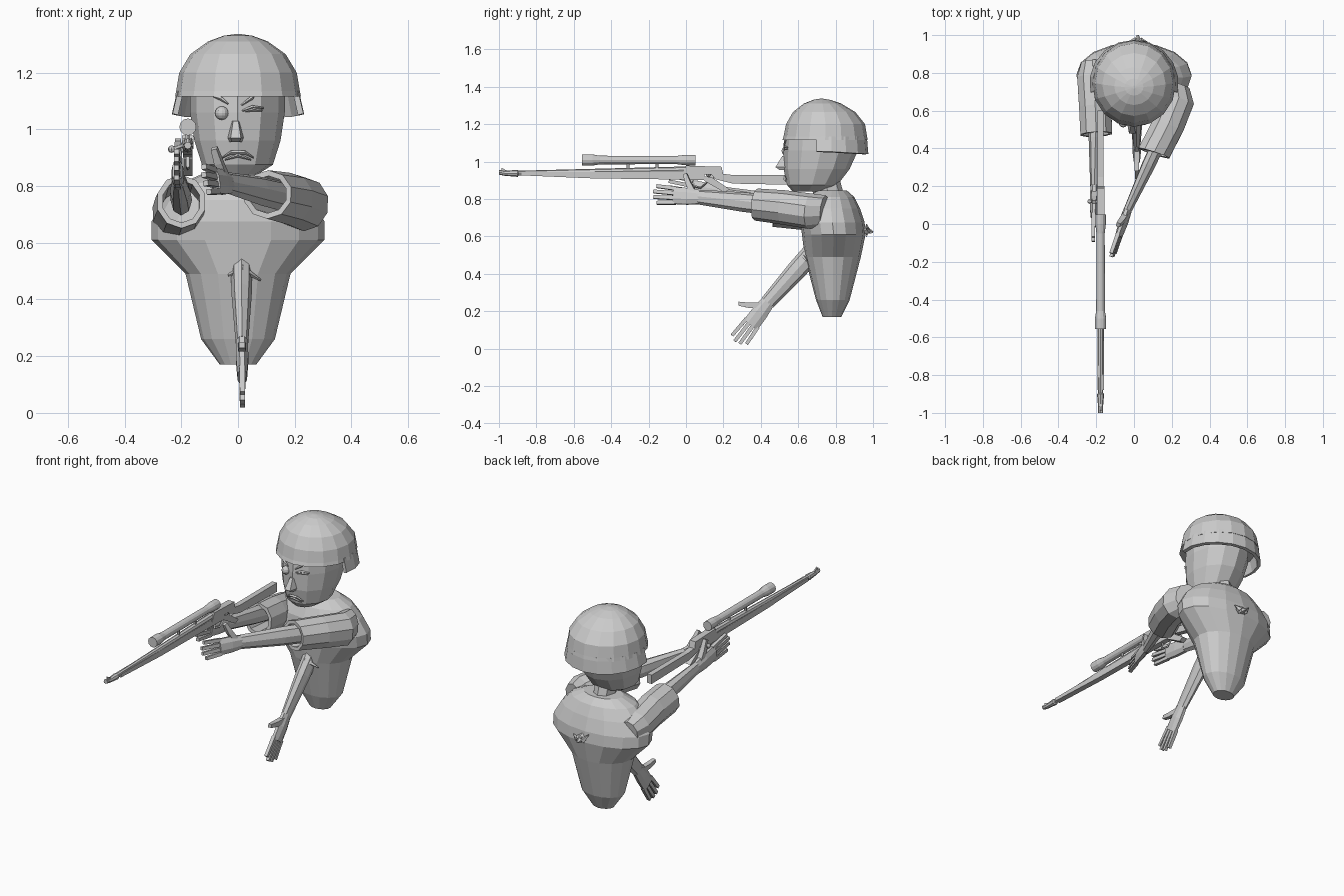
import bpy, bmesh, math
from mathutils import Vector as V

if "Cube" in bpy.data.objects:
    bpy.data.objects.remove(bpy.data.objects["Cube"])


def make(name, verts, faces, thick=0):
    me = bpy.data.meshes.new(name)
    me.from_pydata([tuple(v) for v in verts], [], faces)
    bm = bmesh.new()
    bm.from_mesh(me)
    bmesh.ops.recalc_face_normals(bm, faces=bm.faces)
    bm.to_mesh(me)
    bm.free()
    ob = bpy.data.objects.new(name, me)
    bpy.context.collection.objects.link(ob)
    if thick:
        m = ob.modifiers.new("thickness", 'SOLIDIFY')
        m.thickness = thick
    return ob


def skin(name, rings, caps=(True, True), thick=0):
    n = len(rings[0])
    verts = [p for r in rings for p in r]
    faces = [(i * n + j, i * n + (j + 1) % n, (i + 1) * n + (j + 1) % n, (i + 1) * n + j)
             for i in range(len(rings) - 1) for j in range(n)]
    if caps[0]:
        faces.append(tuple(range(n)))
    if caps[1]:
        faces.append(tuple(range(len(verts) - n, len(verts))))
    return make(name, verts, faces, thick)


def loft(name, rows, n, cx=0, **kw):
    """Stack of ellipses: (z, half width, front y, back y)."""
    t = [math.tau * j / n for j in range(n)]
    return skin(name, [[(cx + rx * math.cos(a), (y0 + y1) / 2 + (y1 - y0) / 2 * math.sin(a), z)
                        for a in t] for z, rx, y0, y1 in rows], **kw)


def tube(name, pts, radii, n=8, up=(0, 0, 1), turn=0, **kw):
    """Elliptical tube; radii are (along up, across) or one number."""
    pts = [V(p) for p in pts]
    d = (pts[-1] - pts[0]).normalized()
    u = V(up)
    u = (u - d * u.dot(d)).normalized()
    w = d.cross(u)
    rings = []
    for p, r in zip(pts, radii):
        a, b = r if isinstance(r, tuple) else (r, r)
        rings.append([p + u * a * math.cos(t) + w * b * math.sin(t)
                      for t in (math.tau * (j + turn) / n for j in range(n))])
    return skin(name, rings, **kw)


def plate(name, profile, x, half):
    """Side profile (y, z) extruded across x."""
    return skin(name, [[(x + s * half, y, z) for y, z in profile] for s in (-1, 1)])


def bare_arm(name, elbow, wrist, tip, up):
    elbow, wrist, tip, up = V(elbow), V(wrist), V(tip), V(up)
    tube(name + "_forearm", [elbow, elbow.lerp(wrist, .4), wrist],
         [(.055, .038), (.053, .036), (.04, .022)], 8, up)
    d = tip - wrist
    u = (up - d * up.dot(d) / d.length_squared).normalized()
    tube(name + "_palm", [wrist - d * .02, wrist + d * .25, wrist + d * .55],
         [(.04, .022), (.048, .024), (.049, .018)], 8, up, .5)
    for i, k in enumerate((.9, .98, 1, .94)):
        o = (i - 1.5) * .025
        tube(f"{name}_finger_{i + 1}", [wrist + d * .5 + u * o, wrist + d * k + u * o * 1.2],
             [.015, .013], 4, up, .5)
    tube(name + "_thumb", [wrist + d * .1 + u * .01, wrist + d * .26 + u * .07, wrist + d * .36 + u * .12],
         [.022, .02, .015], 4, up, .5)


# Torso and neck
loft("torso", [(.17, .064, .73, .83), (.26, .13, .695, .875), (.49, .185, .635, .935),
               (.61, .305, .62, .96), (.675, .305, .61, .955), (.75, .26, .62, .93),
               (.81, .20, .65, .90), (.845, .12, .70, .86)], 16)
loft("neck", [(.80, .06, .69, .85), (.95, .06, .64, .81)], 8)

# Head and face
loft("head", [(.84, .07, .57, .74), (.875, .125, .54, .81), (.96, .152, .522, .875),
              (1.06, .167, .52, .92), (1.16, .167, .53, .92)], 12, cx=-.002)
skin("nose", [[(-.008 - a, .53, z), (-.008 - b, y, z), (-.008 + b, y, z), (-.008 + a, .53, z)]
              for z, y, a, b in ((.955, .50, .022, .014), (.97, .478, .028, .018), (1.03, .515, .013, .009))])
bpy.ops.mesh.primitive_uv_sphere_add(segments=12, ring_count=8, radius=.024, location=(-.057, .535, 1.057))
bpy.context.object.name = "open_eye"
lines = {"mouth": [(-.055, .538, .90), (-.025, .527, .918), (.025, .527, .918), (.055, .538, .90)],
         "lower_lip": [(-.045, .533, .893), (0, .525, .908), (.045, .533, .893)],
         "left_lid": [(.015, .525, 1.065), (.05, .53, 1.078), (.09, .545, 1.075)],
         "left_lash": [(.025, .525, 1.063), (.055, .53, 1.07), (.085, .542, 1.066)],
         "left_brow": [(.012, .525, 1.085), (.05, .53, 1.112), (.055, .532, 1.115)],
         "right_brow": [(-.085, .54, 1.115), (-.06, .53, 1.108), (-.035, .525, 1.09)]}
for nm, p in lines.items():
    tube(nm, p, [.003] + [.007] * (len(p) - 2) + [.003], 4)

# Helmet dome, front lip and flared side and neck guard
loft("helmet_dome", [(1.115, .222, .515, .972), (1.135, .218, .522, .968), (1.20, .207, .535, .957),
                     (1.265, .168, .572, .905), (1.31, .105, .63, .83), (1.33, .05, .68, .77),
                     (1.336, .008, .717, .733)], 16)
arc = [math.radians(-12 + 204 * i / 10) for i in range(11)]
guard = [(rx * math.cos(a), .745 + ry * math.sin(a), z - dz * max(0, math.sin(a)))
         for rx, ry, z, dz in ((.217, .222, 1.135, 0), (.236, .23, 1.055, .015)) for a in arc]
make("helmet_guard", guard, [(i, i + 1, i + 12, i + 11) for i in range(10)], .02)

# Sleeves, open at the cuff
tube("left_sleeve", [(.225, .74, .735), (.235, .66, .735), (.18, .52, .755), (.105, .375, .77)],
     [(.085, .075), (.095, .09), (.092, .09), (.086, .09)], 10, caps=(True, False), thick=.02)
tube("right_sleeve", [(-.22, .86, .69), (-.215, .78, .70), (-.205, .62, .73), (-.20, .475, .745)],
     [(.07, .06), (.09, .09), (.095, .09), (.095, .088)], 10, caps=(True, False), thick=.02)

# Three bare arms with hands
bare_arm("left", (.15, .47, .765), (-.035, .07, .81), (-.118, -.175, .825), (-.2, 0, 1))
bare_arm("right", (-.20, .62, .75), (-.21, .20, .825), (-.217, -.095, .88), (0, 0, 1))
bare_arm("chest", (.012, .70, .54), (.014, .435, .245), (.016, .272, .03), (0, -1, .3))

# Torn edges where the chest arm passes through the body
tube("chest_fold", [(-.035, .64, .485), (.015, .615, .508), (.08, .645, .468)], [.006, .016, .004], 4)
for i, (x, z) in enumerate(((-.03, .665), (.0, .61), (.045, .60), (.07, .645))):
    tube(f"back_spike_{i + 1}", [(.025, .93, .63), (.025 + (x - .025) * .5, .975, .63),
                                 (x, .965, z)], [.022, .016, .003], 4)
tube("back_crest", [(.02, .92, .64), (.02, 1.0, .622)], [.04, .006], 5)

# Rifle: barrel, fore-end, receiver and stock
gx = -.177
tube("barrel", [(gx, -1, .943), (gx, -.97, .937), (gx, -.90, .937), (gx, -.895, .938), (gx, .05, .955)],
     [.013, .013, .019, .013, .02], 8)
plate("front_sight", [(-.99, .945), (-.94, .945), (-.965, .955), (-.985, .967)], gx, .004)
plate("fore_end", [(-.88, .926), (-.5, .91), (.02, .903), (.1, .90), (.1, .945), (-.5, .945), (-.88, .945)], gx, .017)
plate("receiver", [(-.02, .93), (.2, .93), (.19, .972), (.0, .978)], gx, .02)
plate("pistol_grip", [(.08, .925), (.14, .915), (.235, .85), (.205, .835), (.10, .895)], gx, .016)
plate("stock", [(.12, .945), (.19, .935), (.25, .928), (.60, .928), (.60, .875), (.25, .882), (.16, .905)], gx, .016)
loop = [(gx, .04, .905), (gx, .03, .87), (gx, .08, .86), (gx, .12, .895)]
tube("trigger_guard", loop, [.006] * 4, 4)
tube("bolt_handle", [(gx, .11, .95), (-.23, .12, .93)], [.008, .008], 6)
for i, x in enumerate((-.234, -.192)):
    bpy.ops.mesh.primitive_uv_sphere_add(segments=8, ring_count=6, radius=.013, location=(x, .12, .93))
    bpy.context.object.name = f"bolt_knob_{i + 1}"

# Scope with two mounts
tube("scope", [(gx, y, 1.008) for y in (-.555, -.50, -.46, -.05, 0, .05)],
     [.03, .03, .023, .022, .028, .028], 12)
for i, y in enumerate((-.31, -.155)):
    tube(f"scope_mount_{i + 1}", [(gx, y, .95), (gx, y, 1.0)], [.009, .009], 6, up=(0, 1, 0))
